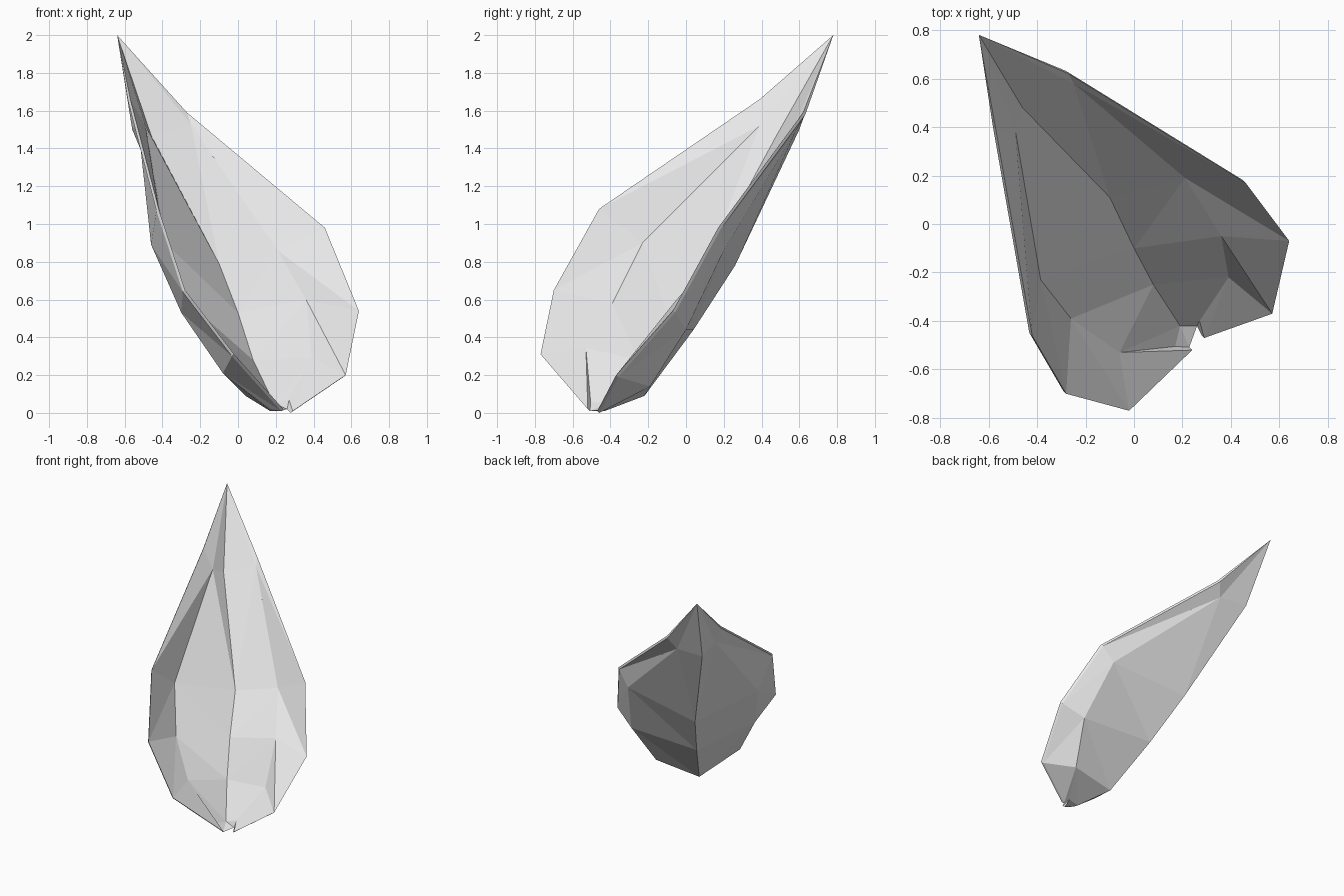
import bpy
import bmesh
from mathutils import Vector

default_cube = bpy.data.objects.get("Cube")
if default_cube:
    bpy.data.objects.remove(default_cube, do_unlink=True)

# Single flat grey for the whole leaf
grey = bpy.data.materials.new("pale grey")
grey.use_nodes = True
shade = (.8, .8, .8, 1)
grey.diffuse_color = shade
grey.node_tree.nodes["Principled BSDF"].inputs["Base Color"].default_value = shade

# Lengthwise profile lines, each running from below the tip down to the base
tip = Vector((-.64, .78, 2))

# Upper, cupped surface
right_margin = [(-.57, .39, 1.66), (-.42, -.46, 1.08), (-.28, -.7, .65),
                (-.02, -.77, .31), (.24, -.52, .02)]
right_fold = [(-.49, .39, 1.52), (-.385, -.23, .9), (-.26, -.39, .58),
              (-.06, -.53, .345), (.17, -.505, .06)]
midrib = [(-.46, .48, 1.47), (-.1, .11, .79), (0, -.1, .53),
          (.08, -.25, .28), (.19, -.42, .05)]
left_fold = [(-.25, .58, 1.53), (.21, .19, .86), (.36, -.05, .6),
             (.39, -.22, .29), (.27, -.4, .07)]
left_margin = [(-.27, .62, 1.59), (.46, .17, .98), (.64, -.07, .54),
               (.57, -.37, .2), (.29, -.47, .01)]

# Underside, bulging away from the cup
left_bulge = [(-.33, .58, 1.49), (.36, .2, .86), (.47, 0, .44),
              (.39, -.19, .14), (.26, -.42, .02)]
keel = [(-.56, .6, 1.5), (-.26, .26, .78), (-.12, .04, .44),
        (.04, -.22, .09), (.17, -.43, .01)]
right_bulge = [(-.53, .4, 1.53), (-.46, -.23, .89), (-.3, -.42, .53),
               (-.08, -.55, .21), (.17, -.48, .02)]


def under_rim(margin):
    """Lower edge of the thin rim that joins both surfaces."""
    offset = Vector((-.012, .012, -.01))
    return [Vector(point) + offset for point in margin]


# Lines in order around the leaf; fold lines anchor the facet diagonals
around = [
    (right_margin, False),
    (right_fold, True),
    (midrib, False),
    (left_fold, True),
    (left_margin, False),
    (under_rim(left_margin), False),
    (left_bulge, True),
    (keel, False),
    (right_bulge, True),
    (under_rim(right_margin), False),
]

bm = bmesh.new()
apex = bm.verts.new(tip)
columns = [([bm.verts.new(point) for point in line], anchor)
           for line, anchor in around]

# Join each neighbouring pair of lines with triangular facets
for index, (line, anchor) in enumerate(columns):
    following = columns[(index + 1) % len(columns)][0]
    bm.faces.new((apex, line[0], following[0]))
    for row in range(len(line) - 1):
        a, b = line[row], following[row]
        c, d = following[row + 1], line[row + 1]
        if anchor:
            facets = ((a, d, c), (a, c, b))
        else:
            facets = ((a, d, b), (b, d, c))
        for facet in facets:
            bm.faces.new(facet)

# Close the notched base
base = bm.faces.new([line[-1] for line, anchor in columns])
bmesh.ops.triangulate(bm, faces=[base])
bmesh.ops.recalc_face_normals(bm, faces=bm.faces[:])

mesh = bpy.data.meshes.new("leaf")
bm.to_mesh(mesh)
bm.free()
mesh.materials.append(grey)
leaf = bpy.data.objects.new("leaf", mesh)
bpy.context.collection.objects.link(leaf)
